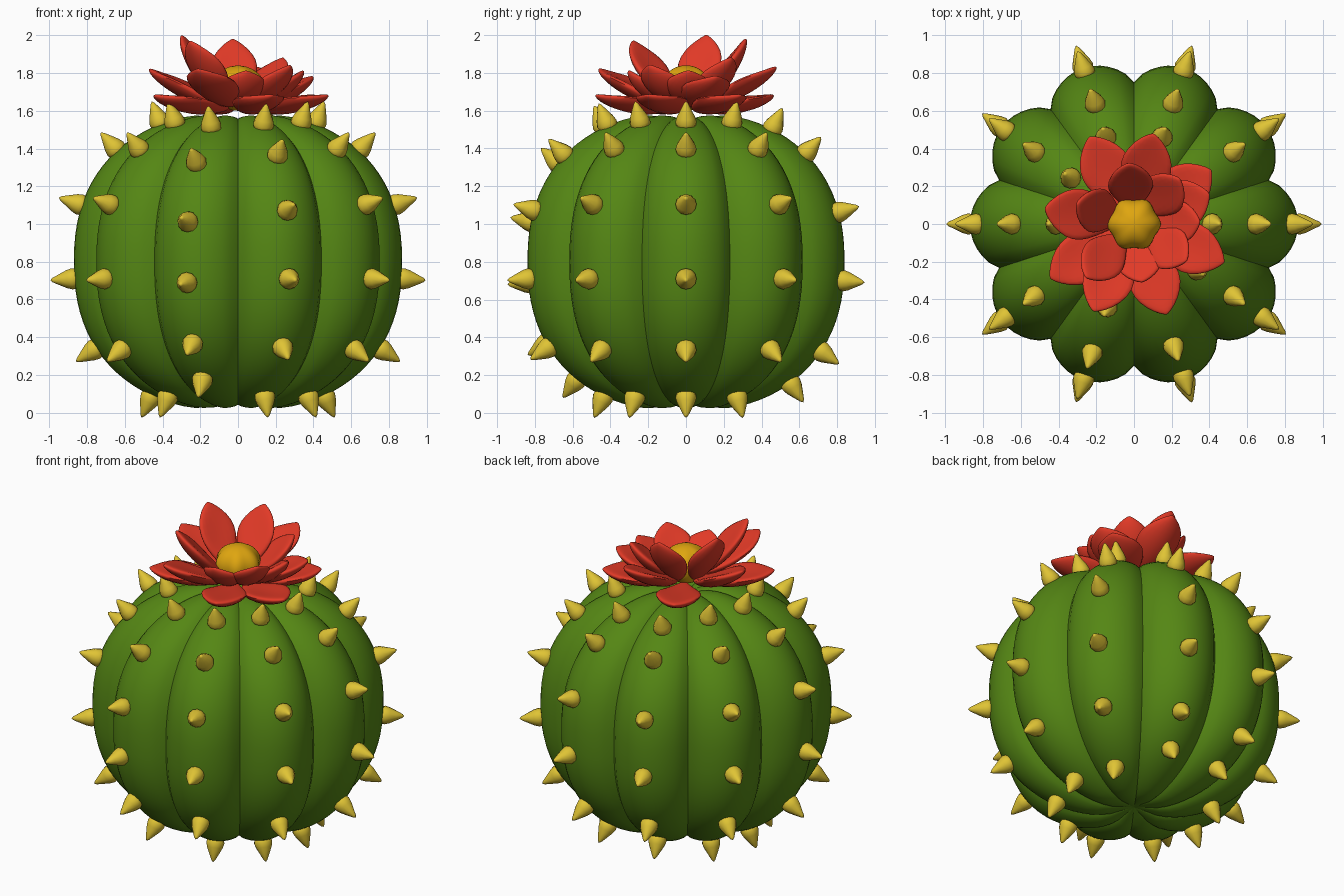
import bpy, bmesh, math
from mathutils import Vector, Matrix

if "Cube" in bpy.data.objects:
    bpy.data.objects.remove(bpy.data.objects["Cube"])

LOBES, R, C, H, N = 10, 0.87, 0.8, 0.795, 2.3


def material(name, rgb):
    m = bpy.data.materials.new(name)
    m.diffuse_color = (*rgb, 1)
    m.use_nodes = True
    m.node_tree.nodes["Principled BSDF"].inputs["Base Color"].default_value = m.diffuse_color
    return m


GREEN = material("cactus green", (0.09, 0.24, 0.007))
RED = material("petal red", (0.76, 0.042, 0.02))
YELLOW = material("spine yellow", (0.74, 0.55, 0.035))
ORANGE = material("pollen orange", (0.74, 0.38, 0.005))


def finish(name, bm, mat, angle=40):
    bmesh.ops.recalc_face_normals(bm, faces=bm.faces)
    me = bpy.data.meshes.new(name)
    bm.to_mesh(me)
    bm.free()
    me.materials.append(mat)
    ob = bpy.data.objects.new(name, me)
    bpy.context.collection.objects.link(ob)
    bpy.ops.object.select_all(action='DESELECT')
    ob.select_set(True)
    bpy.context.view_layer.objects.active = ob
    bpy.ops.object.shade_smooth_by_angle(angle=math.radians(angle))
    return ob


def sphere(bm, u, v):
    return bmesh.ops.create_uvsphere(bm, u_segments=u, v_segments=v, radius=1)['verts']


def power(x, p):
    return math.copysign(abs(x) ** p, x)


# Ribbed body: rounded barrel with sharp grooves and dimpled ends
bm = bmesh.new()
for v in sphere(bm, LOBES * 12, 44):
    a = math.atan2(v.co.y, v.co.x)
    rho = power(math.hypot(v.co.x, v.co.y), 2 / N)
    h = power(v.co.z, 2 / N)
    groove = 1 - abs(math.cos(a * LOBES / 2)) ** 0.75
    r = rho * R * (1 - 0.135 * groove)
    z = H * h * (1 - 0.025 * groove * min(1, rho * 4))
    z -= math.copysign(0.06 * math.exp(-(rho / 0.16) ** 2), h)
    v.co = (r * math.cos(a), r * math.sin(a), C + z)
finish("cactus_body", bm, GREEN, 35)


# Spines: one column along the crest of each lobe
def crest_radius(z):
    return R * max(0, 1 - abs((z - C) / H) ** N) ** (1 / N)


def add_spine(bm, matrix, sides=12):
    profile = [(0.035, -0.03), (0.052, -0.01), (0.056, 0.012), (0.048, 0.04),
               (0.03, 0.078), (0.012, 0.115)]
    rings = [[bm.verts.new(matrix @ Vector((r * math.cos(i * math.tau / sides),
                                            r * math.sin(i * math.tau / sides), h)))
              for i in range(sides)] for r, h in profile]
    tip = bm.verts.new(matrix @ Vector((0, 0, 0.128)))
    for i in range(sides):
        j = (i + 1) % sides
        for a, b in zip(rings, rings[1:]):
            bm.faces.new((a[i], a[j], b[j], b[i]))
        bm.faces.new((rings[-1][i], rings[-1][j], tip))
    bm.faces.new(rings[0][::-1])


bm = bmesh.new()
for k in range(LOBES):
    a = k * math.tau / LOBES
    heights = [1.53, 1.39, 1.1, 0.71, 0.34, 0.09]
    if k == 7:
        heights = [1.51, 1.32, 1.01, 0.69, 0.37, 0.18]
    elif k in (2, 3):
        heights = [1.5, 1.37, 1.06, 0.7, 0.33, 0.16]
    elif k == 8:
        heights = [1.52, 1.36, 1.07, 0.71, 0.35, 0.09]
    for z in heights:
        r = crest_radius(z)
        slope = (crest_radius(z + 0.005) - crest_radius(z - 0.005)) / 0.01
        n = Vector((math.cos(a), math.sin(a), -slope)).normalized()
        place = Matrix.Translation((r * math.cos(a), r * math.sin(a), z))
        add_spine(bm, place @ n.to_track_quat('Z', 'Y').to_matrix().to_4x4())
finish("spines", bm, YELLOW, 50)


# Petals: cupped leaf shapes running from the flower base to a tip
def petal(name, azimuth, tip_r, tip_z, root_z, half_width):
    a = math.radians(azimuth)
    out = Vector((math.cos(a), math.sin(a), 0))
    side = Vector((-math.sin(a), math.cos(a), 0))
    root = out * 0.05 + Vector((0, 0, root_z))
    axis = out * tip_r + Vector((0, 0, tip_z)) - root
    up = axis.normalized().cross(side)
    bm = bmesh.new()
    for v in sphere(bm, 20, 16):
        t = (v.co.z + 1) / 2
        ring = max(1e-6, math.hypot(v.co.x, v.co.y))
        width = half_width * (math.sin(math.pi * t ** 1.3) ** 0.75 if 0.001 < t < 0.999 else 0)
        s = v.co.x / ring * width
        lift = v.co.y / ring * 0.036 * ring + 2.0 * s * s - 0.12 * t * (1 - t)
        v.co = root + axis * t + side * s + up * lift
    finish(name, bm, RED, 60)


outer_low = [(35, 0.50), (117, 0.52), (213, 0.53), (290, 0.51), (337, 0.52)]
outer_mid = [(78, 0.49, 1.83), (170, 0.48, 1.82), (245, 0.51, 1.82), (22, 0.43, 1.78)]
inner = [(160, 0.32, 2.0), (95, 0.32, 1.98), (228, 0.38, 1.97), (45, 0.34, 1.88),
         (278, 0.31, 1.81), (325, 0.34, 1.84), (2, 0.35, 1.81)]
for i, (az, r) in enumerate(outer_low):
    petal(f"low_petal_{i}", az, r, 1.68, 1.62, 0.135)
for i, (az, r, z) in enumerate(outer_mid):
    petal(f"middle_petal_{i}", az, r, z, 1.63, 0.135)
for i, (az, r, z) in enumerate(inner):
    petal(f"inner_petal_{i}", az, r, z, 1.63, 0.12)

# Flower centre: slightly lumpy dome
bm = bmesh.new()
for v in sphere(bm, 40, 20):
    a = math.atan2(v.co.y, v.co.x)
    lump = 1 + 0.06 * math.cos(6 * a) * math.hypot(v.co.x, v.co.y)
    v.co = (v.co.x * 0.135 * lump, v.co.y * 0.135 * lump, 1.72 + v.co.z * 0.12)
finish("flower_centre", bm, ORANGE, 60)
